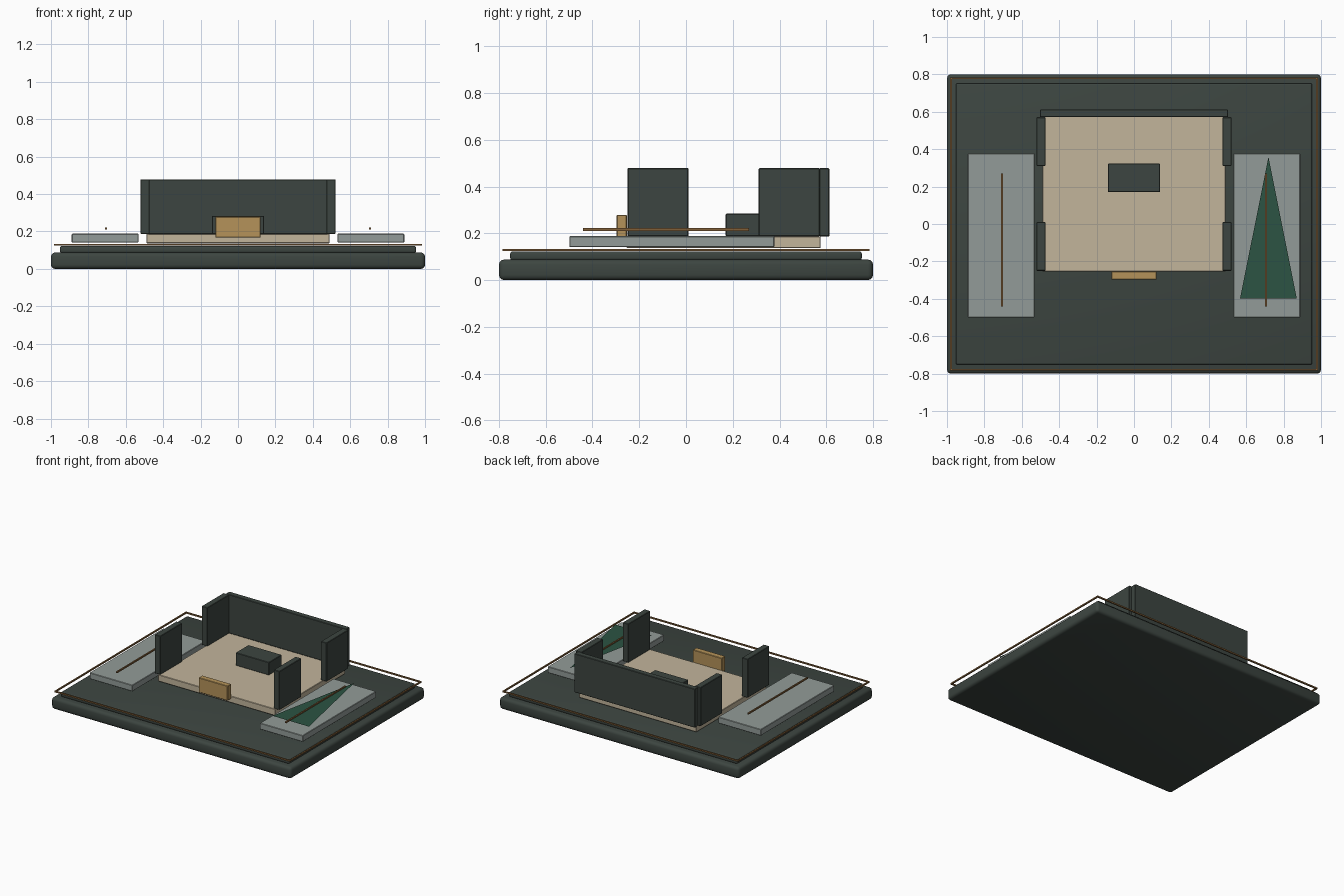
import bpy
import bmesh

if "Cube" in bpy.data.objects:
    bpy.data.objects.remove(bpy.data.objects["Cube"])


def material(name, rgb):
    m = bpy.data.materials.new(name)
    m.diffuse_color = (*rgb, 1.0)
    m.use_nodes = True
    m.node_tree.nodes["Principled BSDF"].inputs["Base Color"].default_value = m.diffuse_color
    return m


DARK = material("dark slate green", (0.046, 0.060, 0.052))
SAND = material("sand floor", (0.54, 0.46, 0.33))
STONE = material("grey stone", (0.29, 0.33, 0.315))
BRASS = material("brass", (0.46, 0.29, 0.10))
BRONZE = material("bronze", (0.22, 0.115, 0.04))
GREEN = material("deep green", (0.025, 0.088, 0.056))


def finish(bm, name, mat):
    mesh = bpy.data.meshes.new(name)
    bm.to_mesh(mesh)
    bm.free()
    mesh.materials.append(mat)
    ob = bpy.data.objects.new(name, mesh)
    bpy.context.collection.objects.link(ob)
    return ob


def box(name, xs, ys, zs, mat, bevel=0.003, segments=1):
    """Box between pairs of limits, with rounded edges."""
    bm = bmesh.new()
    bmesh.ops.create_cube(bm, size=1)
    for v in bm.verts:
        for i, (lo, hi) in enumerate((xs, ys, zs)):
            v.co[i] = hi if v.co[i] > 0 else lo
    if bevel:
        bmesh.ops.bevel(bm, geom=bm.edges[:], offset=bevel, segments=segments,
                        profile=0.5, affect='EDGES')
    ob = finish(bm, name, mat)
    if segments > 1:
        bpy.context.view_layer.objects.active = ob
        ob.select_set(True)
        bpy.ops.object.shade_smooth_by_angle()
        ob.select_set(False)
    return ob


# Stepped plinth
box("base", (-1, 1), (-0.8, 0.8), (0, 0.088), DARK, 0.022, 3)
box("upper_plinth", (-0.952, 0.952), (-0.752, 0.752), (0.085, 0.123), DARK, 0.01, 3)

# Thin trim running round the plinth
for s, side in ((-1, "front"), (1, "back")):
    y = s * 0.779
    box("trim_" + side, (-0.983, 0.983), (y - 0.005, y + 0.005),
        (0.124, 0.134), BRONZE, 0)
for s, side in ((-1, "left"), (1, "right")):
    x = s * 0.978
    box("trim_" + side, (x - 0.005, x + 0.005), (-0.774, 0.774),
        (0.124, 0.134), BRONZE, 0)

# Room floor, walls and furniture
box("floor", (-0.49, 0.49), (-0.254, 0.576), (0.137, 0.187), SAND)
box("back_wall", (-0.502, 0.502), (0.571, 0.613), (0.187, 0.479), DARK)
box("counter", (-0.139, 0.139), (0.17, 0.323), (0.187, 0.284), DARK)
box("front_desk", (-0.121, 0.121), (-0.297, -0.253), (0.168, 0.279), BRASS)

# Mirrored side walls, stone pads and rods
for s, side in ((-1, "left"), (1, "right")):
    wall_x = sorted((s * 0.473, s * 0.521))
    box(side + "_rear_wall", wall_x, (0.311, 0.571), (0.187, 0.479), DARK)
    box(side + "_front_wall", wall_x, (-0.25, 0.01), (0.187, 0.479), DARK)
    box(side + "_pad", sorted((s * 0.532, s * 0.889)), (-0.499, 0.378),
        (0.141, 0.188), STONE)
    x = s * 0.705
    box(side + "_rod", (x - 0.005, x + 0.005), (-0.44, 0.27),
        (0.211, 0.222), BRONZE, 0)

# Flat green triangle above the right pad
bm = bmesh.new()
bm.faces.new([bm.verts.new((x, y, 0.213)) for x, y in
              ((0.567, -0.398), (0.87, -0.398), (0.719, 0.358))])
finish(bm, "green_triangle", GREEN)
